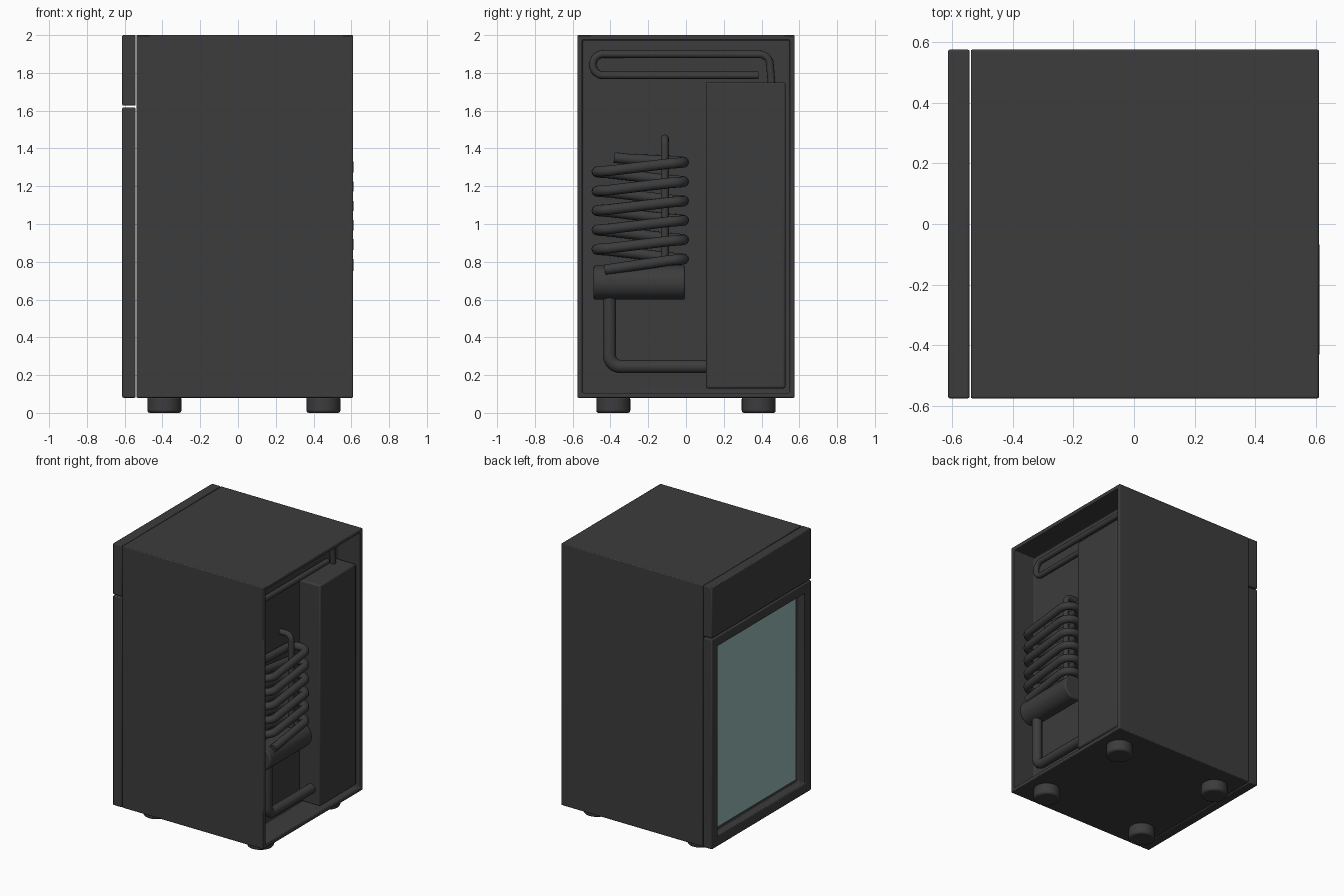
import bpy, bmesh, math
from mathutils import Vector

if "Cube" in bpy.data.objects:
    bpy.data.objects.remove(bpy.data.objects["Cube"])


def material(name, color):
    m = bpy.data.materials.new(name)
    m.diffuse_color = color
    m.use_nodes = True
    m.node_tree.nodes["Principled BSDF"].inputs["Base Color"].default_value = m.diffuse_color
    return m


DARK = material("dark_plastic", (0.045, 0.045, 0.045, 1))
GLASS = material("tinted_glass", (0.30, 0.48, 0.47, 1))


def finish(ob, name, mat=DARK, bevel=0.0, segments=2):
    ob.name = name
    ob.data.materials.append(mat)
    if bevel:
        b = ob.modifiers.new("bevel", "BEVEL")
        b.width, b.segments, b.limit_method = bevel, segments, "ANGLE"
    bpy.ops.object.select_all(action="DESELECT")
    ob.select_set(True)
    bpy.context.view_layer.objects.active = ob
    bpy.ops.object.shade_smooth_by_angle(angle=math.radians(35))
    return ob


def box(name, lo, hi, mat=DARK, bevel=0.006, pocket=None):
    """Box between two corners; pocket = (x side, rim, depth) sinks one face."""
    lo, hi = Vector(lo), Vector(hi)
    bm = bmesh.new()
    bmesh.ops.create_cube(bm, size=1)
    for v in bm.verts:
        v.co = Vector((lo[i] + (v.co[i] + 0.5) * (hi[i] - lo[i]) for i in range(3)))
    if pocket:
        side, rim, depth = pocket
        bm.normal_update()
        face = next(f for f in bm.faces if f.normal.x * side > 0.9)
        bmesh.ops.inset_region(bm, faces=[face], thickness=rim)
        new = bmesh.ops.extrude_face_region(bm, geom=[face])["geom"]
        bmesh.ops.delete(bm, geom=[face], context="FACES_ONLY")
        verts = [g for g in new if isinstance(g, bmesh.types.BMVert)]
        bmesh.ops.translate(bm, verts=verts, vec=(-side * depth, 0, 0))
        bmesh.ops.recalc_face_normals(bm, faces=bm.faces)
    me = bpy.data.meshes.new(name)
    bm.to_mesh(me)
    bm.free()
    ob = bpy.data.objects.new(name, me)
    bpy.context.collection.objects.link(ob)
    return finish(ob, name, mat, bevel)


def cylinder(name, loc, r, depth, rot=(0, 0, 0), bevel=0.01):
    bpy.ops.mesh.primitive_cylinder_add(vertices=40, radius=r, depth=depth, location=loc, rotation=rot)
    return finish(bpy.context.object, name, DARK, bevel)


def fillet(points, r, steps=8):
    """Round the inner corners of a polyline."""
    pts = [Vector(p) for p in points]
    out = [pts[0]]
    for a, b, c in zip(pts, pts[1:], pts[2:]):
        u, w = (a - b).normalized(), (c - b).normalized()
        half = u.angle(w) / 2
        t = r / math.tan(half)
        centre = b + (u + w).normalized() * (r / math.sin(half))
        s, e = b + u * t - centre, b + w * t - centre
        out += [centre + s.slerp(e, i / steps) * r / s.slerp(e, i / steps).length for i in range(steps + 1)]
    return out + [pts[-1]]


def tube(name, points, r):
    cu = bpy.data.curves.new(name, "CURVE")
    cu.dimensions, cu.bevel_depth, cu.bevel_resolution, cu.use_fill_caps = "3D", r, 4, True
    sp = cu.splines.new("POLY")
    sp.points.add(len(points) - 1)
    for p, co in zip(sp.points, points):
        p.co = (*co, 1)
    ob = bpy.data.objects.new(name, cu)
    bpy.context.collection.objects.link(ob)
    bpy.ops.object.select_all(action="DESELECT")
    ob.select_set(True)
    bpy.context.view_layer.objects.active = ob
    bpy.ops.object.convert(target="MESH")
    return finish(bpy.context.object, name)


# Cabinet with the open rear recess
box("cabinet", (-0.538, -0.575, 0.08), (0.61, 0.575, 2.0), pocket=(1, 0.037, 0.185))

# Door, glass and upper front panel
box("door_frame", (-0.613, -0.575, 0.08), (-0.542, 0.575, 1.617), pocket=(-1, 0.1, 0.06))
box("door_glass", (-0.557, -0.475, 0.18), (-0.548, 0.475, 1.517), GLASS, 0)
box("upper_front_panel", (-0.613, -0.575, 1.627), (-0.542, 0.575, 2.0))

# Feet
for x in (-0.39, 0.452):
    for y in (-0.385, 0.385):
        cylinder("foot", (x, y, 0.043), 0.09, 0.086, bevel=0.012)

# Rear service cover and compressor
box("rear_cover", (0.42, 0.105, 0.13), (0.592, 0.527, 1.75), bevel=0.01)
cylinder("compressor", (0.517, -0.247, 0.69), 0.09, 0.485, (math.pi / 2, 0, 0))

# Flattened condenser coil, descending: back run right, bend, front run left, bend
coil = [Vector((0.455, -0.38, 1.352)), Vector((0.455, -0.30, 1.343))]
cx, r, yl, yr, pitch, n = 0.518, 0.066, -0.406, -0.078, 0.1025, 10
z = 1.333
for turn in range(6):
    for y0, a0 in ((yr, -90), (yl, 90)):
        if turn == 5 and y0 == yl:
            continue
        for i in range(n + 1):
            a = math.radians(a0 + 180 * i / n)
            coil.append(Vector((cx + r * math.sin(a), y0 + r * math.cos(a), z - 0.012 * i / n)))
        z -= pitch / 2
coil.append(Vector((cx + r, -0.43, 0.757)))
tube("condenser_coil", coil, 0.028)

# Refrigerant pipes
tube("riser_pipe", fillet([(0.51, -0.112, 0.72), (0.51, -0.112, 1.453), (0.41, -0.112, 1.453)], 0.04), 0.021)
tube("lower_pipe", fillet([(0.52, -0.405, 0.65), (0.52, -0.405, 0.245), (0.52, 0.13, 0.245)], 0.06), 0.035)
tube("upper_loop_pipe", fillet([(0.455, 0.385, 1.787), (0.455, -0.493, 1.787), (0.455, -0.493, 1.9),
                                (0.455, 0.44, 1.898), (0.455, 0.455, 1.72)], 0.055), 0.02)
